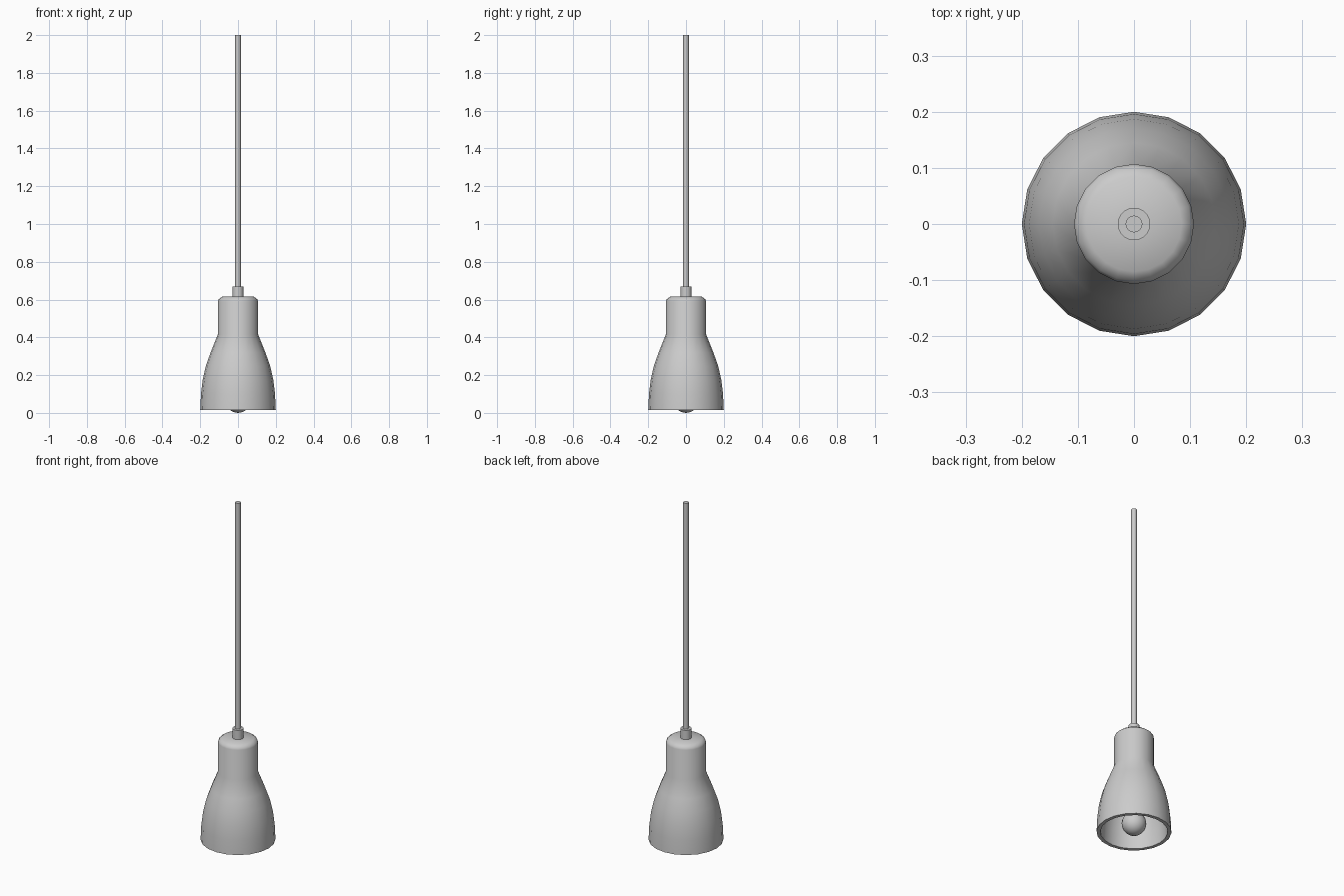
import bpy, bmesh
from math import cos, sin, pi, radians

if "Cube" in bpy.data.objects:
    bpy.data.objects.remove(bpy.data.objects["Cube"])


def lathe(name, profile, sides, closed=False, angle=40):
    """Revolve (radius, z) points around the z axis; radius 0 makes a pole."""
    bm = bmesh.new()
    rings = []
    for r, z in profile:
        if r == 0:
            rings.append([bm.verts.new((0, 0, z))] * sides)
        else:
            rings.append([bm.verts.new((r * cos(2 * pi * i / sides),
                                        r * sin(2 * pi * i / sides), z))
                          for i in range(sides)])
    pairs = list(zip(rings, rings[1:]))
    if closed:
        pairs.append((rings[-1], rings[0]))
    for a, b in pairs:
        for i in range(sides):
            j = (i + 1) % sides
            corners = list(dict.fromkeys((a[i], a[j], b[j], b[i])))
            if len(corners) > 2:
                bm.faces.new(corners)
    bmesh.ops.recalc_face_normals(bm, faces=bm.faces[:])
    mesh = bpy.data.meshes.new(name)
    bm.to_mesh(mesh)
    bm.free()
    ob = bpy.data.objects.new(name, mesh)
    bpy.context.collection.objects.link(ob)
    bpy.ops.object.select_all(action='DESELECT')
    ob.select_set(True)
    bpy.context.view_layer.objects.active = ob
    bpy.ops.object.shade_smooth_by_angle(angle=radians(angle))
    return ob


# Bell shade: outer wall up to the cap, then the inner wall back down to the rim
outer = [(0.2, 0.015), (0.196, 0.1), (0.187, 0.175), (0.17, 0.25),
         (0.145, 0.32), (0.107, 0.415), (0.107, 0.59), (0.102, 0.602), (0.085, 0.615)]
inner = [(0.087, 0.59), (0.087, 0.41), (0.125, 0.315), (0.15, 0.245),
         (0.167, 0.17), (0.176, 0.1), (0.18, 0.015)]
cap = [(0.01, 0.615), (0.01, 0.595)]
lathe("shade", outer + cap + inner, 20, closed=True)

# Cord grip and hanging cord
lathe("cord_grip", [(0, 0.605), (0.029, 0.605), (0.029, 0.67), (0, 0.67)], 20)
lathe("cord", [(0, 0.66), (0.015, 0.66), (0.015, 2.0), (0, 2.0)], 16)

# Bulb: round globe tapering into its neck
R = 0.066
globe = [(0, 0)] + [(R * sin(pi * k / 12), R - R * cos(pi * k / 12)) for k in range(1, 9)]
lathe("bulb", globe + [(0.043, 0.125), (0.033, 0.17), (0.03, 0.22), (0, 0.22)], 20)

# Lamp holder inside the shade
lathe("lamp_holder", [(0, 0.21), (0.038, 0.21), (0.038, 0.36), (0.02, 0.37), (0.02, 0.6), (0, 0.6)], 20)
